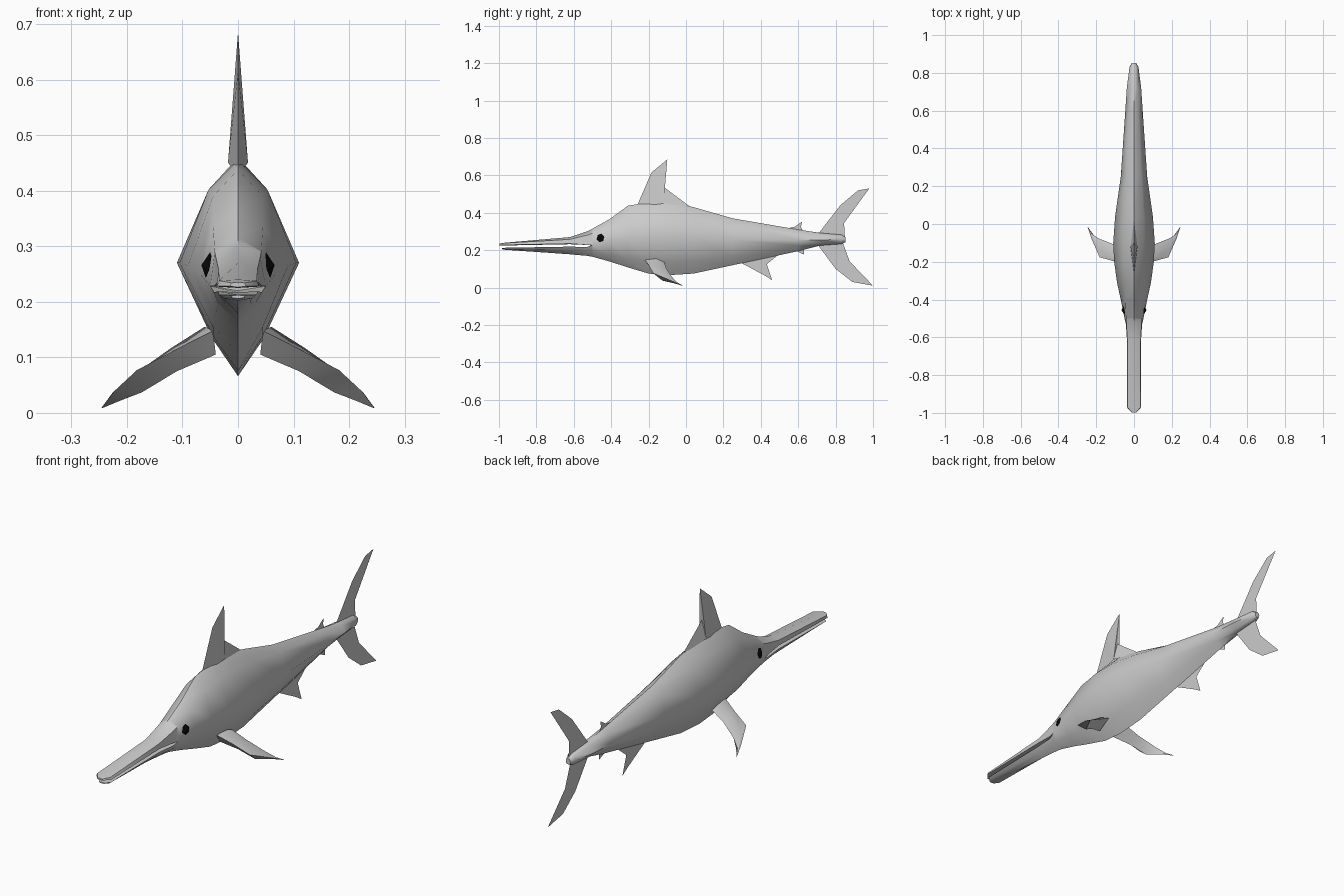
import bpy, bmesh, math


def material(name, rgb):
    m = bpy.data.materials.new(name)
    m.diffuse_color = (*rgb, 1)
    return m


GREY = material("skin_grey", (0.6, 0.6, 0.6))
BLACK = material("eye_black", (0.002, 0.002, 0.002))


def build(name, verts, faces, mat=GREY, smooth=0, fix=True):
    me = bpy.data.meshes.new(name)
    me.from_pydata(verts, [], faces)
    if fix:
        bm = bmesh.new()
        bm.from_mesh(me)
        bmesh.ops.recalc_face_normals(bm, faces=bm.faces)
        bm.to_mesh(me)
        bm.free()
    me.materials.append(mat)
    ob = bpy.data.objects.new(name, me)
    bpy.context.collection.objects.link(ob)
    if smooth:
        bpy.ops.object.select_all(action='DESELECT')
        ob.select_set(True)
        bpy.context.view_layer.objects.active = ob
        bpy.ops.object.shade_smooth_by_angle(angle=math.radians(smooth))
    return ob


def loft(name, rings, smooth=50, caps=True):
    n = len(rings[0])
    verts = [v for r in rings for v in r]
    faces = [(i * n + j, i * n + (j + 1) % n, (i + 1) * n + (j + 1) % n, (i + 1) * n + j)
             for i in range(len(rings) - 1) for j in range(n)]
    if caps:
        faces += [tuple(range(n)), tuple(range(len(verts) - n, len(verts)))]
    return build(name, verts, faces, smooth=smooth)


def ring(y, half):
    """Closed symmetric section from its right half, first and last points on the centre line."""
    right = [(x, y, z) for x, z in half]
    left = [(-x, y, z) for x, z in half[-2:0:-1]]
    return right + left


# Body: y, top, shoulder x/z, side x/z, lower x/z, bottom
body = [
    (-.50, .315, .042, .290, .050, .228, .035, .195, .165),
    (-.41, .365, .045, .335, .068, .250, .040, .180, .140),
    (-.31, .438, .045, .390, .090, .265, .045, .155, .108),
    (-.20, .455, .053, .402, .105, .270, .045, .138, .075),
    (-.10, .460, .053, .402, .110, .270, .047, .135, .066),
    (.04, .430, .050, .385, .100, .265, .045, .140, .075),
    (.25, .370, .040, .345, .070, .255, .035, .165, .120),
    (.60, .310, .025, .295, .046, .255, .025, .225, .195),
    (.72, .292, .020, .285, .038, .255, .020, .235, .225),
    (.83, .283, .015, .278, .024, .257, .015, .238, .233),
    (.853, .270, .008, .268, .012, .255, .008, .245, .243),
]
loft("body", [ring(y, [(0, t), (sx, sz), (w, m), (lx, lz), (0, b)])
              for y, t, sx, sz, w, m, lx, lz, b in body])

# Jaws: y, outer centre z, outer x/z, edge x/z, inner centre z
upper = [
    (-.997, .235, .012, .234, .014, .228, .226),
    (-.97, .240, .034, .238, .038, .228, .225),
    (-.62, .270, .035, .258, .037, .235, .232),
    (-.53, .300, .040, .280, .043, .228, .230),
    (-.50, .315, .042, .290, .050, .228, .225),
]
lower = [
    (-.985, .206, .010, .207, .012, .211, .212),
    (-.965, .202, .025, .206, .034, .213, .213),
    (-.62, .178, .022, .198, .036, .219, .217),
    (-.53, .170, .030, .195, .043, .217, .217),
    (-.50, .165, .035, .195, .050, .228, .220),
]
for name, rows in (("upper_jaw", upper), ("lower_jaw", lower)):
    loft(name, [ring(y, [(0, o), (ox, oz), (ex, ez), (0, i)])
                for y, o, ox, oz, ex, ez, i in rows])

# Pectoral fins: diamond sections (lead, top, trail, bottom) closing to a tip
pectoral = [
    [(.045, -.22, .148), (.060, -.16, .155), (.050, -.115, .135), (.040, -.19, .105)],
    [(.110, -.196, .115), (.120, -.15, .117), (.115, -.105, .102), (.110, -.155, .075)],
    [(.182, -.176, .077), (.195, -.12, .064), (.188, -.076, .058), (.173, -.126, .037)],
    [(.224, -.08, .038), (.226, -.065, .036), (.227, -.05, .030), (.212, -.06, .022)],
    [(.245, -.017, .009), (.2455, -.015, .0095), (.245, -.0145, .009), (.2445, -.0155, .0085)],
]
for side, s in (("right", 1), ("left", -1)):
    loft(side + "_pectoral_fin", [[(s * x, y, z) for x, y, z in r] for r in pectoral], 40)

# Dorsal fin: outline fanned from a thickened base on each side
rim = [(-.265, .43), (-.185, .615), (-.10, .685), (-.115, .535), (.025, .43)]
k = len(rim)
build("dorsal_fin", [(0, y, z) for y, z in rim] + [(.018, -.12, .45), (-.018, -.12, .45)],
      [(i, i + 1, c) for c in (k, k + 1) for i in range(k - 1)])

# Flat fins on the centre plane
flat_fins = {
    "tail_upper_lobe": [(.69, .27), (.705, .285), (.825, .44), (.92, .52), (.98, .53),
                        (.845, .345), (.85, .26)],
    "tail_lower_lobe": [(.69, .25), (.85, .25), (.84, .235), (.875, .14), (1.0, .01),
                        (.89, .03), (.80, .10), (.70, .235)],
    "upper_finlet": [(.51, .31), (.58, .325), (.62, .352), (.615, .325), (.63, .295)],
    "lower_finlet": [(.51, .21), (.59, .195), (.63, .177), (.63, .215)],
    "anal_fin": [(.28, .14), (.42, .065), (.46, .04), (.432, .125), (.50, .18)],
}
for name, pts in flat_fins.items():
    build(name, [(0, y, z) for y, z in pts], [tuple(range(len(pts)))], fix=False)

# Eyes: shallow six-sided cones on the head
for side, s in (("right", 1), ("left", -1)):
    base = []
    for i in range(6):
        a = math.tau * i / 6 + .3
        y, z = .022 * math.cos(a), .024 * math.sin(a)
        base.append((s * (.054 + .19 * y - .2 * z), -.457 + y, .266 + z))
    build(side + "_eye", base + [(s * .066, -.457, .266)],
          [(i, (i + 1) % 6, 6) for i in range(6)] + [tuple(range(6))], BLACK)
